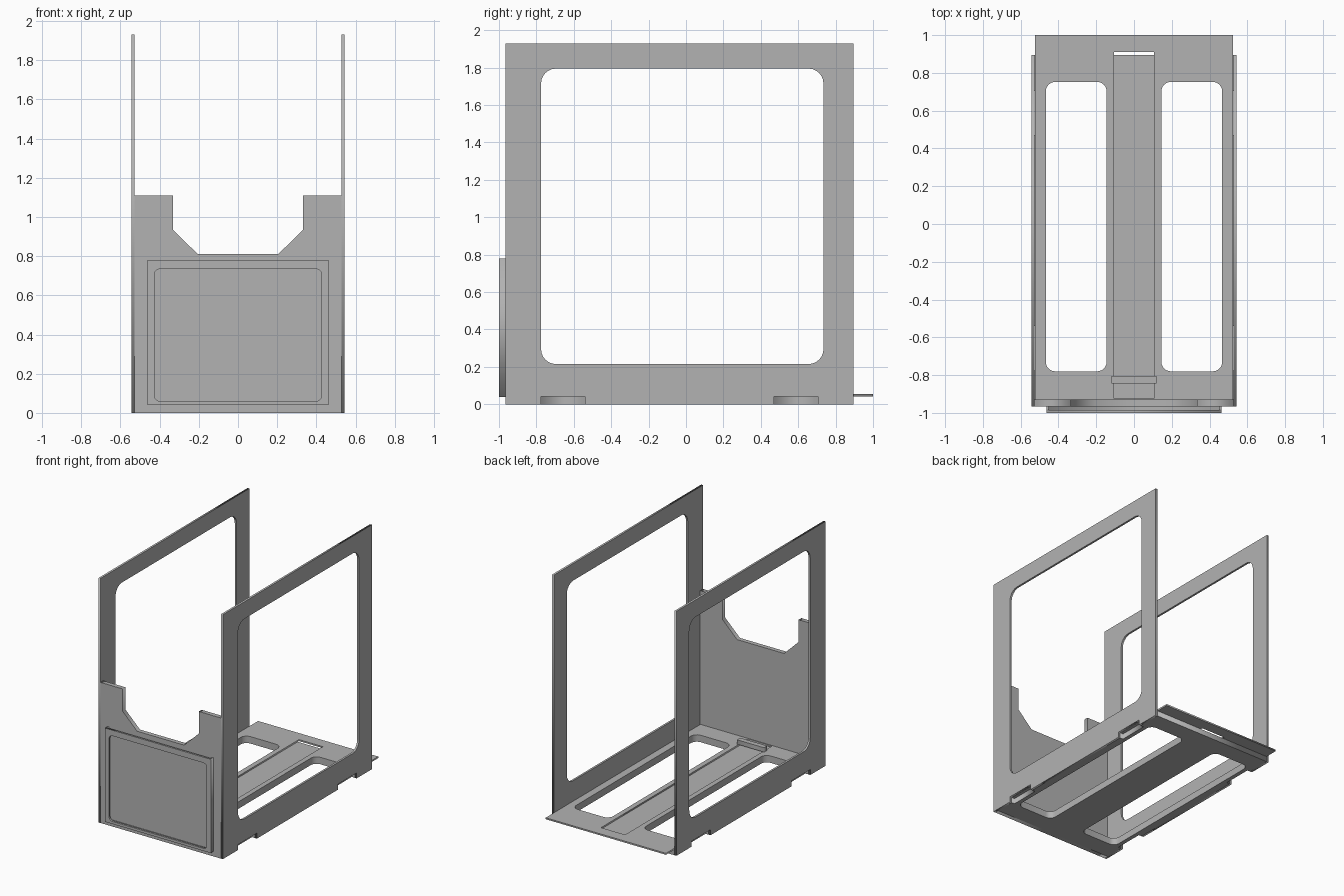
import bpy
from math import pi, sin, cos

cube = bpy.data.objects.get("Cube")
if cube:
    bpy.data.objects.remove(cube, do_unlink=True)

grey = bpy.data.materials.new("plain grey")
grey.use_nodes = True
GREY = (0.45, 0.45, 0.45, 1)
grey.diffuse_color = GREY
grey.node_tree.nodes["Principled BSDF"].inputs["Base Color"].default_value = GREY

# Local sheet plane (u, v, thickness) turned to face each world axis
TURN = {"x": (pi / 2, 0, pi / 2), "y": (pi / 2, 0, 0), "z": (0, 0, 0)}


def rect(u0, u1, v0, v1, r=0.0, steps=6):
    """Rectangle loop, with rounded corners when r is given."""
    if not r:
        return [(u0, v0), (u1, v0), (u1, v1), (u0, v1)]
    centres = [(u1 - r, v1 - r), (u0 + r, v1 - r), (u0 + r, v0 + r), (u1 - r, v0 + r)]
    return [(cu + r * cos((k + i / steps) * pi / 2), cv + r * sin((k + i / steps) * pi / 2))
            for k, (cu, cv) in enumerate(centres) for i in range(steps + 1)]


def sheet(name, axis, low, high, outline, *holes):
    """Flat sheet with holes, lying between low and high along an axis."""
    curve = bpy.data.curves.new(name, "CURVE")
    curve.dimensions = "2D"
    curve.fill_mode = "BOTH"
    curve.extrude = (high - low) / 2
    for loop in (outline, *holes):
        spline = curve.splines.new("POLY")
        spline.points.add(len(loop) - 1)
        for point, (u, v) in zip(spline.points, loop):
            point.co = (u, v, 0, 1)
        spline.use_cyclic_u = True
    obj = bpy.data.objects.new(name, curve)
    bpy.context.collection.objects.link(obj)
    obj.rotation_euler = TURN[axis]
    setattr(obj.location, axis, (low + high) / 2)
    curve.materials.append(grey)
    bpy.ops.object.select_all(action="DESELECT")
    obj.select_set(True)
    bpy.context.view_layer.objects.active = obj
    bpy.ops.object.convert(target="MESH")
    return obj


FRONT, BACK = -0.965, 0.895
INNER, OUTER = 0.527, 0.543
FLOOR = 0.043
NOTCHES = [(-0.775, -0.54), (0.47, 0.705)]

# Side panels with a large window and two notches in the lower edge
side = [(FRONT, 0)]
for a, b in NOTCHES:
    side += [(a, 0), (a, FLOOR), (b, FLOOR), (b, 0)]
side += [(BACK, 0), (BACK, 1.93), (FRONT, 1.93)]
window = rect(-0.775, 0.735, 0.215, 1.795, 0.08)
sheet("left_side_panel", "x", INNER, OUTER, side, window)
sheet("right_side_panel", "x", -OUTER, -INNER, side, window)

# Front panel with a stepped cutout along the top
half = [(INNER, 0), (INNER, 1.11), (0.333, 1.11), (0.333, 0.935), (0.205, 0.81)]
sheet("front_panel", "y", FRONT, -0.93, half + [(-u, v) for u, v in reversed(half)])

# Floor: notched base below a top sheet with a sunken middle channel
openings = [rect(0.145, 0.467, -0.78, 0.752, 0.05), rect(-0.467, -0.145, -0.78, 0.752, 0.05)]
edge = [(INNER, -0.93)]
for a, b in NOTCHES:
    edge += [(INNER, a), (0.5, a), (0.5, b), (INNER, b)]
edge.append((INNER, BACK))
sheet("floor_base", "z", 0, FLOOR, edge + [(-u, v) for u, v in reversed(edge)], *openings)
channel = rect(-0.105, 0.105, -0.925, 0.91)
sheet("floor_top", "z", FLOOR, 0.055, rect(-0.525, 0.525, -0.93, 1), channel, *openings)

# Bridge across the channel
sheet("channel_bridge", "z", 0.055, 0.09, rect(-0.118, 0.118, -0.845, -0.805))

# Card holder: front frame, side rails and bottom rail, open at the top
sheet("holder_frame", "y", -1, -0.985, rect(-0.463, 0.463, 0.04, 0.78),
      rect(-0.427, 0.427, 0.06, 0.735, 0.03))
rail = [(0.463, 0.04), (0.463, 0.78), (0.45, 0.78), (0.45, 0.052)]
sheet("holder_rails", "y", -0.985, FRONT, rail + [(-u, v) for u, v in reversed(rail)])
